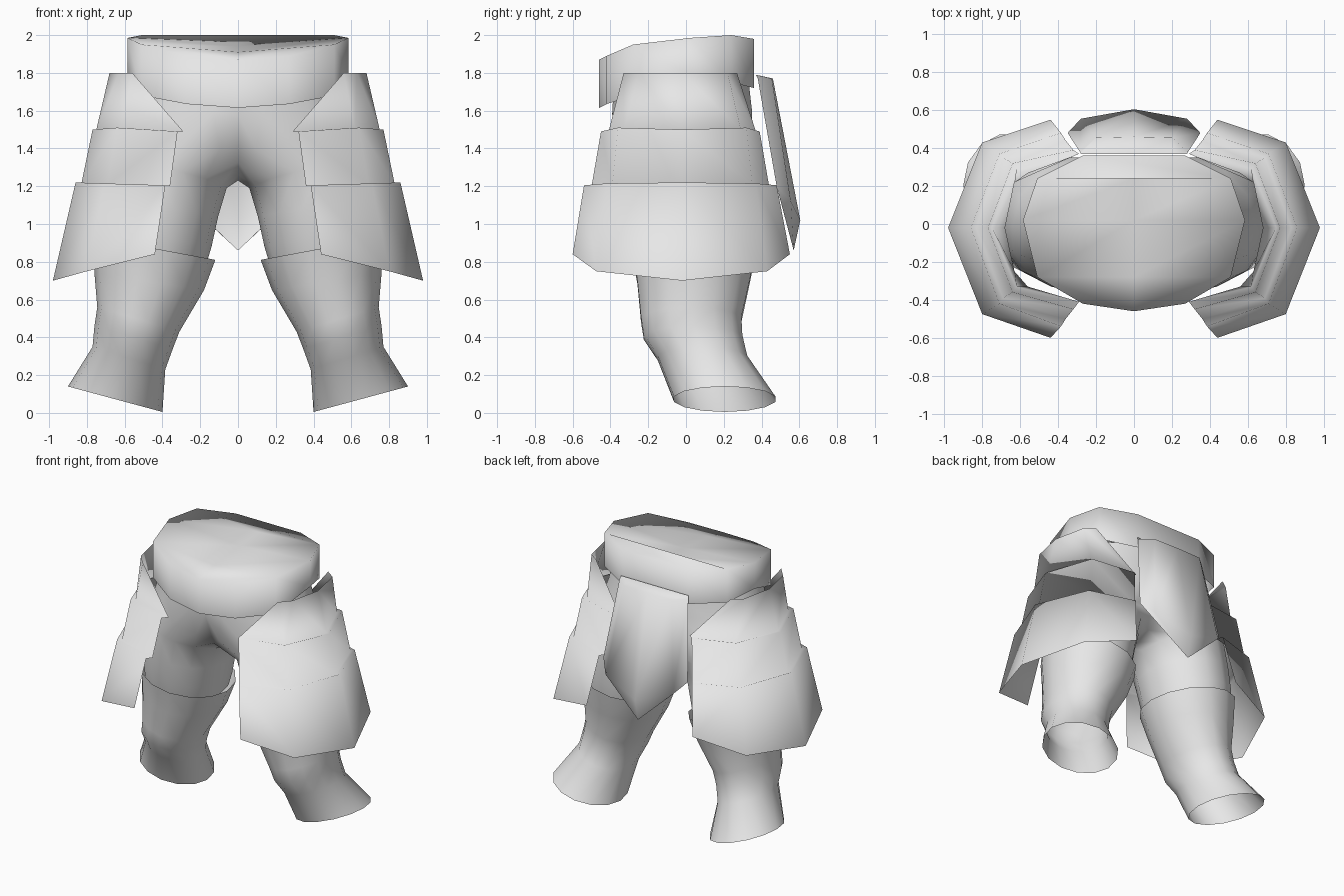
import bpy, math

if "Cube" in bpy.data.objects:
    bpy.data.objects.remove(bpy.data.objects["Cube"])

mat = bpy.data.materials.new("plain_grey")
mat.diffuse_color = (0.8, 0.8, 0.8, 1)
mat.use_nodes = True
mat.node_tree.nodes["Principled BSDF"].inputs["Base Color"].default_value = mat.diffuse_color


def build(name, verts, faces, mirror=False):
    me = bpy.data.meshes.new(name)
    me.from_pydata(verts, [], faces)
    me.materials.append(mat)
    me.polygons.foreach_set("use_smooth", [True] * len(me.polygons))
    me.update()
    ob = bpy.data.objects.new(name, me)
    bpy.context.collection.objects.link(ob)
    if mirror:
        m = ob.modifiers.new("mirror", 'MIRROR')
        m.use_axis = (True, False, False)
        m.use_mirror_merge = True
        m.merge_threshold = 0.001
    return ob


def sheet(name, rows, mirror=False):
    """Open surface through equal-length rows of points, first row on top."""
    n = len(rows[0])
    verts = [p for r in rows for p in r]
    faces = [(k * n + i, (k + 1) * n + i, (k + 1) * n + i + 1, k * n + i + 1)
             for k in range(len(rows) - 1) for i in range(n - 1)]
    return build(name, verts, faces, mirror)


def tube(name, rings, n=14):
    """Loft of tilted rings: inner x, inner z, outer x, outer z, front y, back y, lift."""
    verts, faces = [], []
    for xi, zi, xo, zo, yf, yb, lift in rings:
        lo = max(xi, 0)
        for i in range(n):
            a = 2 * math.pi * i / n
            x = max(0, (xi + xo) / 2 + (xo - xi) / 2 * math.cos(a))
            s = math.sin(a)
            t = (x - lo) / (xo - lo)
            z = zi + (zo - zi) * t + lift * s * s * (1 - t)
            verts.append((x, (yf + yb) / 2 + (yb - yf) / 2 * s, z))
    for k in range(len(rings) - 1):
        for i in range(n):
            j = (i + 1) % n
            f = (k * n + i, k * n + j, (k + 1) * n + j, (k + 1) * n + i)
            # leave the centre plane open where the two halves join
            if any(verts[v][0] > 1e-4 for v in f):
                faces.append(f)
    return build(name, verts, faces, True)


# Belt: upright wall with a smoothly joined top that sags along the middle
half = [(.27, -.42, 1.89, 1.635), (.51, -.28, 1.95, 1.68), (.585, .02, 1.985, 1.79),
        (.51, .24, 2.0, 1.75), (.27, .36, 1.98, 1.72)]
loop = [(0, -.46, 1.87, 1.615)] + half + [(-x, y, a, b) for x, y, a, b in reversed(half)]
n = len(loop)
verts = [(x, y, a) for x, y, a, b in loop] + [(x, y, b) for x, y, a, b in loop]
faces = [(i, n + i, n + (i + 1) % n, (i + 1) % n) for i in range(n)]
mid = len(verts)
verts += [(0, -.28, 1.91), (0, .02, 1.94), (0, .24, 1.96)]
faces += [(0, 1, 2, mid), (0, mid, n - 2, n - 1)]
for k in range(2):
    i = k + 2
    faces += [(mid + k, i, i + 1, mid + k + 1), (n - i, mid + k, mid + k + 1, n - i - 1)]
faces += [(mid + 2, 4, 5, 6, 7)]
build("belt", verts, faces)

# Hips and thighs
tube("hips_and_thighs", [
    (.17, .78, .73, .88, -.275, .345, 0),
    (.14, .88, .73, .99, -.30, .36, 0),
    (.105, 1.04, .71, 1.15, -.32, .36, 0),
    (.06, 1.19, .67, 1.35, -.34, .36, .04),
    (-.25, 1.23, .64, 1.48, -.37, .36, .16),
    (-.6, 1.58, .60, 1.62, -.40, .36, 0),
    (-.56, 1.76, .56, 1.78, -.39, .34, 0)])

# Lower legs
tube("lower_legs", [
    (.40, .005, .90, .14, -.07, .48, 0),
    (.385, .23, .77, .35, -.155, .33, 0),
    (.345, .34, .76, .46, -.23, .305, 0),
    (.31, .43, .745, .56, -.245, .30, 0),
    (.18, .65, .76, .74, -.265, .345, 0),
    (.12, .81, .76, .93, -.30, .38, 0)])

# Side guards: three stepped layers wrapped front to back, joined by ledges
sheet("side_guards", [
    [(.56, -.33, 1.8), (.63, -.25, 1.8), (.68, -.02, 1.8), (.63, .22, 1.8), (.56, .27, 1.8)],
    [(.29, -.41, 1.49), (.62, -.33, 1.5), (.75, -.02, 1.5), (.62, .29, 1.5), (.29, .37, 1.49)],
    [(.32, -.45, 1.49), (.64, -.36, 1.51), (.77, -.02, 1.5), (.64, .32, 1.51), (.32, .39, 1.49)],
    [(.36, -.50, 1.2), (.69, -.39, 1.21), (.83, -.02, 1.21), (.69, .35, 1.21), (.36, .44, 1.2)],
    [(.385, -.54, 1.205), (.71, -.42, 1.215), (.86, -.02, 1.22), (.71, .37, 1.215),
     (.385, .48, 1.205)],
    [(.44, -.60, .84), (.80, -.475, .75), (.98, -.02, .70), (.80, .43, .75), (.44, .55, .84)]],
    True)

# Back flap: short ledge under the belt, long panel and a pointed tip
flap = sheet("back_flap", [
    [(-.28, .37, 1.79), (-.2, .37, 1.79), (0, .37, 1.79), (.2, .37, 1.79), (.28, .37, 1.79)],
    [(-.285, .38, 1.77), (-.2, .455, 1.77), (0, .46, 1.77), (.2, .455, 1.77), (.285, .38, 1.77)],
    [(-.35, .48, 1.2), (-.28, .555, 1.12), (0, .605, 1.02), (.28, .555, 1.12), (.35, .48, 1.2)],
    [(0, .57, .86)] * 5])
weld = flap.modifiers.new("weld", 'WELD')
weld.merge_threshold = 0.001
